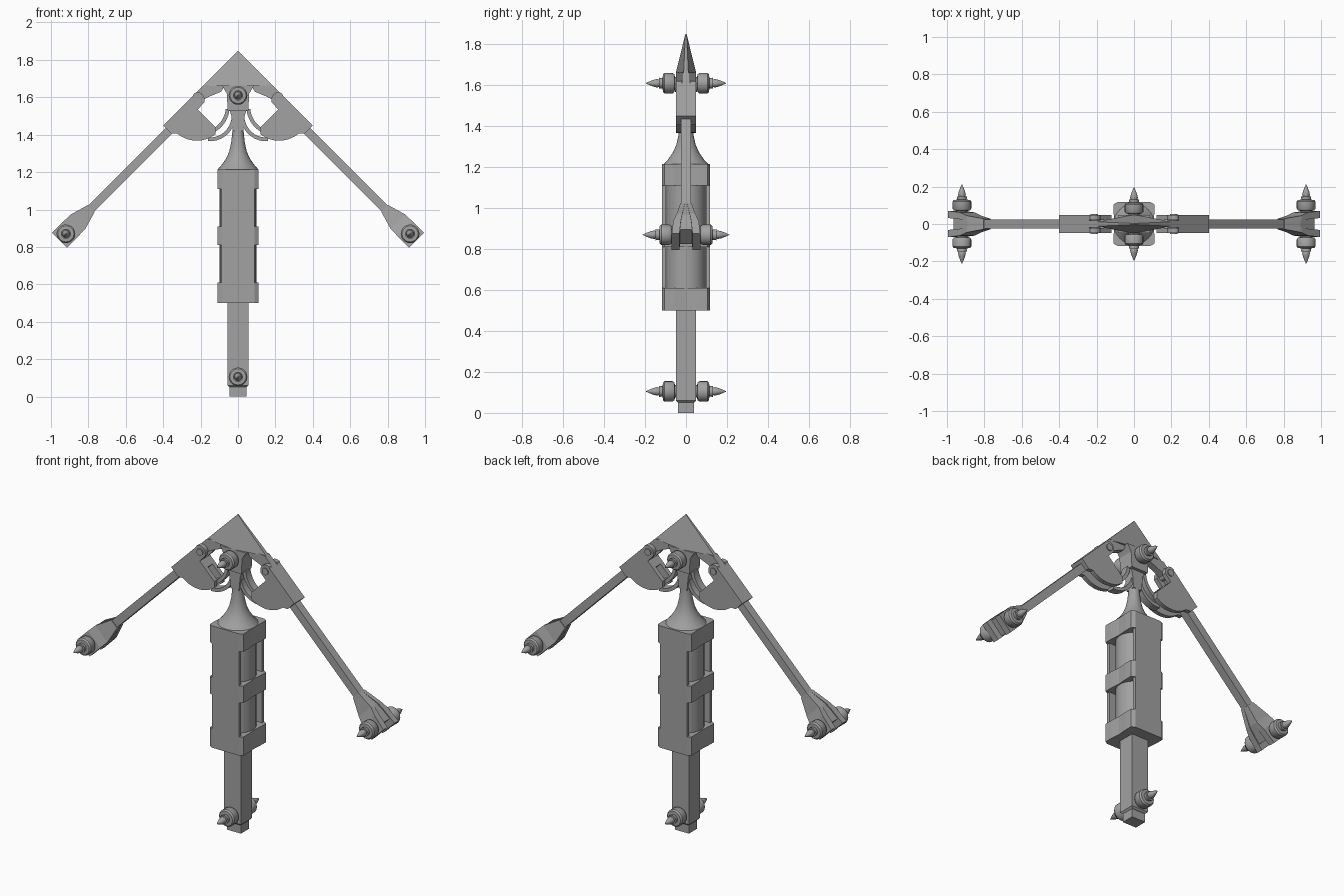
import bpy, bmesh, math

cube = bpy.data.objects.get("Cube")
if cube:
    bpy.data.objects.remove(cube, do_unlink=True)

grey = bpy.data.materials.new("mid grey")
grey.use_nodes = True
COLOUR = (0.36, 0.36, 0.36, 1)
grey.diffuse_color = COLOUR
grey.node_tree.nodes["Principled BSDF"].inputs["Base Color"].default_value = COLOUR


def loft(name, loops, mirror="", smooth=False):
    """Skin a row of equal-length loops, cap both ends, mirror if asked."""
    bm = bmesh.new()
    rings = [[bm.verts.new(p) for p in loop] for loop in loops]
    n = len(rings[0])
    for a, b in zip(rings, rings[1:]):
        for i in range(n):
            j = (i + 1) % n
            bm.faces.new((a[i], a[j], b[j], b[i]))
    bm.faces.new(rings[0])
    bm.faces.new(rings[-1])
    bmesh.ops.recalc_face_normals(bm, faces=bm.faces)
    mesh = bpy.data.meshes.new(name)
    bm.to_mesh(mesh)
    bm.free()
    mesh.materials.append(grey)
    obj = bpy.data.objects.new(name, mesh)
    bpy.context.collection.objects.link(obj)
    if mirror:
        mod = obj.modifiers.new("mirror", "MIRROR")
        mod.use_axis = [axis in mirror for axis in "XYZ"]
        mod.use_mirror_merge = False
    if smooth:
        bpy.ops.object.select_all(action="DESELECT")
        obj.select_set(True)
        bpy.context.view_layer.objects.active = obj
        bpy.ops.object.shade_smooth_by_angle(angle=math.radians(35))
    return obj


def prism(name, outline, y0, y1, mirror=""):
    return loft(name, [[(x, y, z) for x, z in outline] for y in (y0, y1)], mirror)


def rect(hx, hy, z):
    return [(-hx, -hy, z), (hx, -hy, z), (hx, hy, z), (-hx, hy, z)]


def lathe_y(name, x, z, profile, mirror, sides=20):
    turn = [2 * math.pi * i / sides for i in range(sides)]
    return loft(name, [[(x + r * math.cos(a), y, z + r * math.sin(a)) for a in turn]
                       for r, y in profile], mirror, True)


def lathe_z(name, profile, sides=32):
    turn = [2 * math.pi * i / sides for i in range(sides)]
    return loft(name, [[(r * math.cos(a), r * math.sin(a), z) for a in turn]
                       for r, z in profile], "", True)


def arc(cx, cz, r, start, end, steps=14):
    angles = [math.radians(start + (end - start) * i / steps) for i in range(steps + 1)]
    return [(cx + r * math.cos(a), cz + r * math.sin(a)) for a in angles]


# Lower shaft and foot
loft("lower_shaft", [rect(.045, .04, .05), rect(.055, .05, .06), rect(.055, .05, .52)])
loft("foot_block", [rect(.045, .038, 0), rect(.045, .038, .06)])

# Body: inner cylinder between two plates, with three wrapped bands
lathe_z("body_cylinder", [(.098, .51), (.098, 1.21)])
prism("body_plate", [(-.088, .5), (.088, .5), (.088, 1.215), (-.088, 1.215)], .098, .117, "Y")
for label, z0, z1 in (("lower", .5, .61), ("middle", .81, .91), ("upper", 1.11, 1.215)):
    half = [(.088, -.117), (.109, -.105), (.109, -.06), (.104, 0),
            (.109, .06), (.109, .105), (.088, .117)]
    ring = half + [(-x, -y) for x, y in half]
    loft(label + "_band", [[(x, y, z) for x, y in ring] for z in (z0, z1)])

# Flared neck
lathe_z("neck", [(.108, 1.215), (.09, 1.235), (.065, 1.27), (.047, 1.31),
                 (.036, 1.36), (.03, 1.42), (.03, 1.48)])
prism("neck_top", [(-.028, 1.42), (.028, 1.42), (.035, 1.5), (.055, 1.56),
                   (-.055, 1.56), (-.035, 1.5)], -.03, .03)

# Curved ribs from the neck into the slotted guards
prism("inner_rib", arc(-.2, 1.55, .155, -5, -70) + arc(-.2, 1.55, .135, -70, -5),
      -.022, .022, "X")
prism("branch_rib", arc(-.15, 1.5, .135, -10, -95) + arc(-.15, 1.5, .115, -95, -10),
      -.022, .022, "X")

# Pyramid head, thin at its outer edges
head = [(0, 1.85), (.2, 1.65), (.15, 1.66), (.07, 1.66), (0, 1.66),
        (-.07, 1.66), (-.15, 1.66), (-.2, 1.65)]
depth = [.003, .012, .022, .037, .05, .037, .022, .012]
loft("head", [[(x, s * d, z) for (x, z), d in zip(head, depth)] for s in (-1, 1)])
prism("head_block", [(-.085, 1.662), (.085, 1.662), (.06, 1.62), (.055, 1.53),
                     (-.055, 1.53), (-.06, 1.62)], -.048, .048)
prism("head_hinge_tongue", [(-.07, 1.665), (-.16, 1.665), (-.19, 1.66), (-.245, 1.605),
                            (-.21, 1.575), (-.15, 1.605), (-.09, 1.63)], -.02, .02, "X")

# Slotted guards: paired cheeks, outer wall, hinge pin
cheek = [(-.24, 1.61), (-.4, 1.45), (-.355, 1.405)] + arc(-.22, 1.53, .162, -130, -52) + [
    (-.12, 1.44), (-.215, 1.535), (-.178, 1.575)] + arc(-.215, 1.59, .036, -10, 125, 8)
prism("guard_cheek", cheek, .022, .048, "XY")
prism("guard_outer_wall", [(-.4, 1.45), (-.24, 1.61), (-.215, 1.585), (-.362, 1.412)],
      -.048, .048, "X")
prism("guard_inner_wall", [(-.215, 1.535), (-.18, 1.5), (-.2, 1.48), (-.235, 1.515)],
      -.03, .03, "X")
lathe_y("hinge_pin", -.212, 1.588, [(.02, -.054), (.02, .054)], "X", 16)


# Arms and their forked ends follow one sloping axis
def section(s, w, y0, y1):
    k = math.sqrt(.5)
    cx, cz = -.785 - s * k, 1.005 - s * k
    return [(cx - w * k, y0, cz + w * k), (cx + w * k, y0, cz - w * k),
            (cx + w * k, y1, cz - w * k), (cx - w * k, y1, cz + w * k)]


loft("arm_rod", [section(-.62, .023, -.024, .024), section(.03, .023, -.024, .024)], "X")
loft("arm_end_core", [section(0, .026, -.026, .026), section(.1, .05, -.035, .035),
                      section(.205, .05, -.04, .04)], "X")
loft("arm_end_prong", [section(0, .026, .005, .028), section(.1, .055, .018, .045),
                       section(.15, .056, .025, .062), section(.24, .056, .032, .07)], "XY")

# Rollers with pointed spikes, front and back
hub = [(.03, .04), (.03, .054), (.043, .056), (.05, .066), (.05, .104), (.043, .113),
       (.025, .114), (.027, .132)]
spike = [(.017, .13), (.021, .14), (.017, .157), (.009, .178), (.001, .196)]
for label, x, z, shift, mirror in (("head", 0, 1.61, 0, "Y"), ("foot", 0, .105, 0, "Y"),
                                   ("arm", -.92, .87, .016, "XY")):
    lathe_y(label + "_roller", x, z, [(r, y + shift) for r, y in hub], mirror)
    lathe_y(label + "_spike", x, z, [(r, y + shift) for r, y in spike], mirror)
